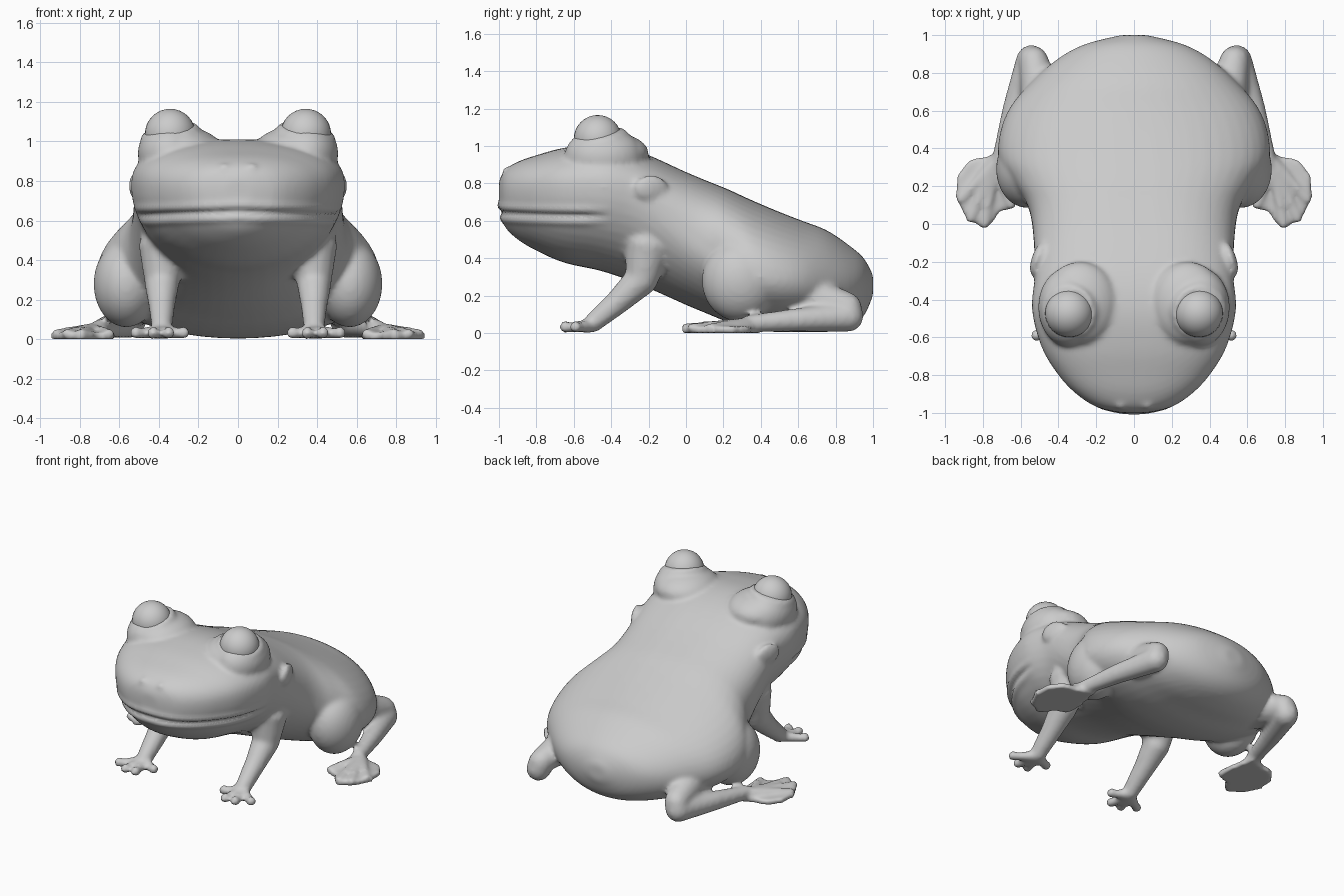
import bpy, bmesh, math
from mathutils import Matrix, Vector

if "Cube" in bpy.data.objects:
    bpy.data.objects.remove(bpy.data.objects["Cube"])

skin = bpy.data.materials.new("grey_skin")
skin.diffuse_color = (0.6, 0.6, 0.6, 1)
skin.use_nodes = True
skin.node_tree.nodes["Principled BSDF"].inputs["Base Color"].default_value = skin.diffuse_color
verts, faces = [], []


def add(points, polys):
    base = len(verts)
    verts.extend(tuple(p) for p in points)
    faces.extend([base + i for i in f] for f in polys)


def loft(rings):
    """Closed skin over equal rings of points, capped at both ends."""
    n, m = len(rings[0]), len(rings)
    polys = [list(range(n))[::-1], list(range((m - 1) * n, m * n))]
    for r in range(m - 1):
        for i in range(n):
            j = (i + 1) % n
            polys.append([r * n + i, r * n + j, (r + 1) * n + j, (r + 1) * n + i])
    add([p for ring in rings for p in ring], polys)


def sphere_template(sub):
    b = bmesh.new()
    bmesh.ops.create_icosphere(b, subdivisions=sub, radius=1)
    b.verts.index_update()
    out = ([v.co.copy() for v in b.verts], [[v.index for v in f.verts] for f in b.faces])
    b.free()
    return out


SPHERES = {2: sphere_template(2), 4: sphere_template(4)}


def ball(centre, radii, rot=None, sub=4):
    m = Matrix.Translation(centre) @ (rot or Matrix()) @ Matrix.Diagonal((*radii, 1))
    points, polys = SPHERES[sub]
    add([m @ p for p in points], polys)


def limb(points):
    """Tapered tube with rounded joints through (x, y, z, radius) points."""
    for p in points:
        ball(p[:3], (p[3],) * 3, sub=2)
    for a, b in zip(points, points[1:]):
        axis = Vector(b[:3]) - Vector(a[:3])
        q = axis.to_track_quat('Z', 'Y')
        rings = []
        for p in (a, b):
            rings.append([Vector(p[:3]) + q @ Vector((p[3] * math.cos(k * math.tau / 14),
                                                      p[3] * math.sin(k * math.tau / 14), 0))
                          for k in range(14)])
        loft(rings)


def spline(rows, steps=5):
    """Catmull-Rom through rows of numbers."""
    rows = [Vector(r) for r in rows]
    out = []
    for i in range(len(rows) - 1):
        p0, p1, p2 = rows[max(i - 1, 0)], rows[i], rows[i + 1]
        p3 = rows[min(i + 2, len(rows) - 1)]
        for k in range(steps):
            t = k / steps
            out.append(0.5 * (2 * p1 + (p2 - p0) * t + (2 * p0 - 5 * p1 + 4 * p2 - p3) * t * t
                              + (3 * p1 - p0 - 3 * p2 + p3) * t ** 3))
    return out + [rows[-1]]


# Head and trunk: y, bottom, widest height, top, half width, squareness of the back
sections = [
    (-1.0, .66, .74, .81, .07, 2.4), (-.97, .57, .75, .87, .195, 2.4), (-.90, .50, .76, .915, .305, 2.4),
    (-.80, .44, .77, .95, .40, 2.4), (-.65, .375, .78, .99, .49, 2.4), (-.45, .33, .78, 1.01, .54, 2.5),
    (-.25, .26, .73, .97, .525, 2.6), (0, .15, .52, .86, .54, 2.7), (.12, .10, .42, .81, .575, 2.6),
    (.22, .06, .35, .77, .645, 2.4), (.34, .025, .31, .715, .715, 2.2), (.48, .005, .29, .655, .71, 2.1),
    (.62, .005, .28, .60, .655, 2), (.75, .005, .27, .55, .545, 2), (.87, .03, .26, .47, .41, 2),
    (.95, .09, .26, .40, .265, 2), (1.0, .20, .25, .31, .07, 2)]
rings = []
for y, zb, zm, zt, w, square in spline(sections):
    ring = []
    for i in range(48):
        a = math.tau * i / 48
        c, s = math.cos(a), math.sin(a)
        e = 2 / square if s > 0 else 1.0
        x = math.copysign(abs(c) ** e, c) * w
        z = zm + math.copysign(abs(s) ** e, s) * ((zt - zm) if s > 0 else (zm - zb))
        ring.append((x, y, z))
    rings.append(ring)
loft(rings)

foot_outline = [(.66, .40), (.77, .36), (.87, .34), (.935, .26), (.945, .15), (.90, .05),
                (.85, .01), (.79, -.03), (.74, .02), (.71, .07), (.64, .08), (.62, .15), (.63, .24)]

for s in (1, -1):
    # Eye mound, its slope towards the crown, and rim of the lid
    ball((.345 * s, -.44, .94), (.162, .21, .16))
    ball((.285 * s, -.42, .96), (.2, .22, .115))
    tilt = Matrix.Rotation(math.radians(12) * s, 4, 'Y') @ Matrix.Rotation(math.radians(12), 4, 'X')
    rim = []
    for i in range(25):
        a = i * math.tau / 24
        p = tilt @ Vector((.126 * math.cos(a), .126 * math.sin(a), 0))
        rim.append((.345 * s + p.x, -.462 + p.y, 1.04 + p.z, .025))
    limb(rim)
    # Nostril bump and ear flap
    ball((.07 * s, -.95, .865), (.034, .034, .026), sub=2)
    ball((.512 * s, -.185, .775), (.03, .092, .07), Matrix.Rotation(math.radians(18) * s, 4, 'Z'))
    # Folded knee at the front of the thigh
    ball((.565 * s, .29, .28), (.165, .205, .22))
    # Shank, heel and long lower leg
    limb([(.48 * s, .62, .20, .12), (.53 * s, .86, .14, .08), (.545 * s, .87, .085, .08),
          (.635 * s, .6, .07, .064), (.71 * s, .33, .05, .045)])
    # Webbed hind foot with toes
    loft([[(x * s, y, z) for x, y in foot_outline] for z in (0, .036)])
    for tx, ty in ((.65, .10), (.79, 0), (.865, .03), (.915, .13)):
        limb([(.74 * s, .32, .045, .036), (tx * s, ty, .027, .027)])
    # Foreleg
    limb([(.375 * s, -.20, .47, .13), (.385 * s, -.235, .29, .09),
          (.385 * s, -.36, .17, .068), (.385 * s, -.50, .052, .052)])
    # Hand with knobbed fingers
    for fx, fy in ((.275, -.55), (.35, -.645), (.43, -.645), (.515, -.59)):
        limb([(.385 * s, -.50, .038, .036), (fx * s, fy, .028, .027)])
        ball((fx * s, fy, .032), (.034,) * 3, sub=2)

# Fuse everything into one soft skin
mesh = bpy.data.meshes.new("frog_body")
mesh.from_pydata(verts, [], faces)
bm = bmesh.new()
bm.from_mesh(mesh)
bmesh.ops.recalc_face_normals(bm, faces=bm.faces[:])
bm.to_mesh(mesh)
bm.free()
body = bpy.data.objects.new("frog_body", mesh)
bpy.context.collection.objects.link(body)
mesh.materials.append(skin)
bpy.context.view_layer.objects.active = body
body.select_set(True)
fuse = body.modifiers.new("fuse", 'REMESH')
fuse.mode = 'VOXEL'
fuse.voxel_size = 0.015
soften = body.modifiers.new("soften", 'SMOOTH')
soften.factor = 0.5
soften.iterations = 6
for name in ("fuse", "soften"):
    bpy.ops.object.modifier_apply(modifier=name)

# Mouth: a shallow groove between two lips
mesh = body.data
moves = []
for v in mesh.vertices:
    x, y, z = v.co
    if y < -.4 and .5 < z < .8:
        d = z - (.645 - .04 * abs(x))
        fade = min(1, (-.4 - y) / .15)
        push = .008 * math.exp(-((abs(d) - .035) / .02) ** 2) - .012 * math.exp(-(d / .014) ** 2)
        moves.append((v, v.normal.copy() * push * fade))
for v, offset in moves:
    v.co += offset
mesh.polygons.foreach_set("use_smooth", [True] * len(mesh.polygons))
mesh.polygons.foreach_set("material_index", [0] * len(mesh.polygons))
if not mesh.materials:
    mesh.materials.append(skin)
mesh.update()

# Eyeballs
for s, side in ((1, "left"), (-1, "right")):
    bpy.ops.mesh.primitive_uv_sphere_add(segments=32, ring_count=16, radius=.128,
                                         location=(.343 * s, -.472, 1.037))
    eye = bpy.context.object
    eye.name = side + "_eye"
    eye.data.materials.append(skin)
    bpy.ops.object.shade_smooth()
